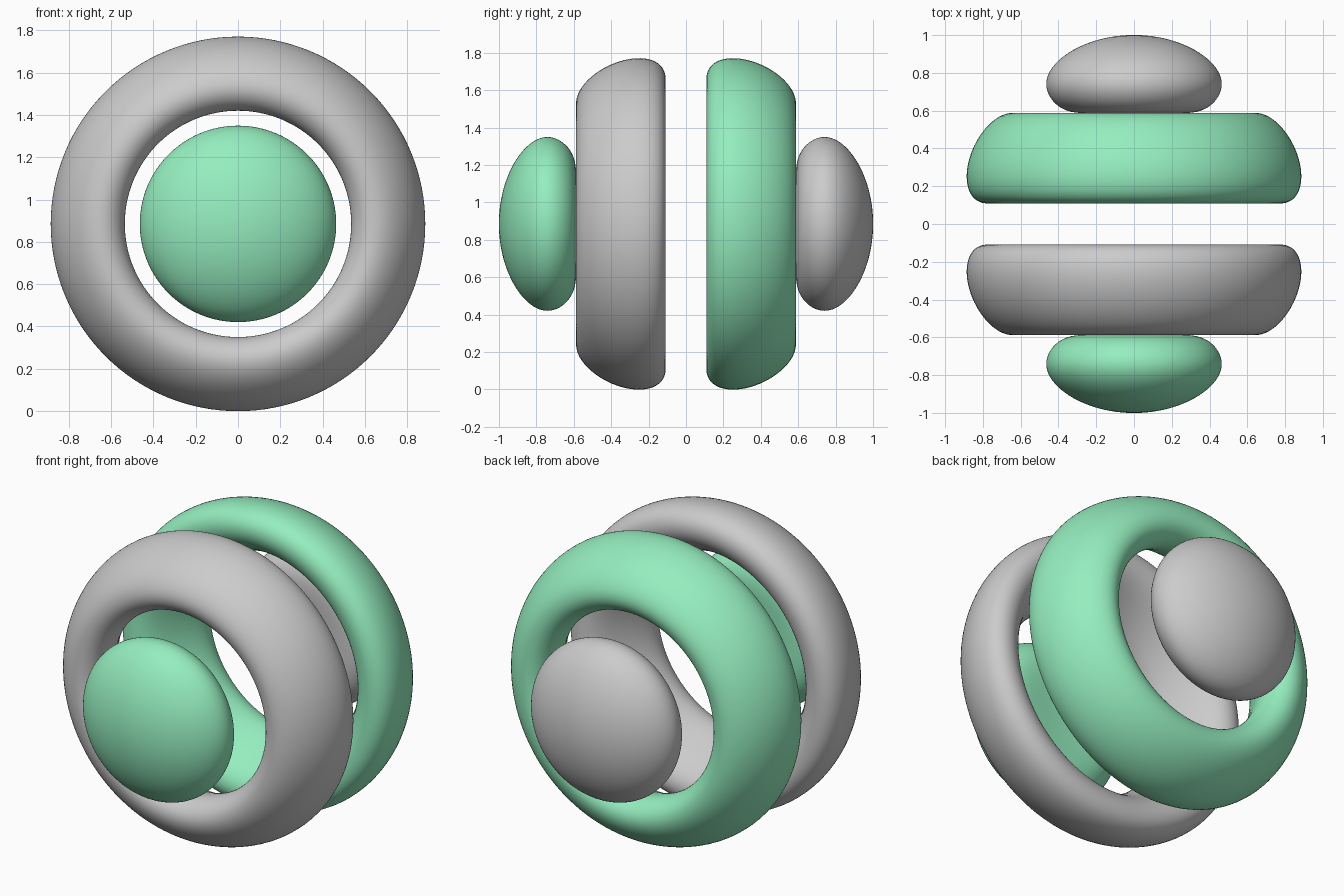
import bpy, bmesh
from math import sin, cos, acos, exp, log, sqrt, pi

if "Cube" in bpy.data.objects:
    bpy.data.objects.remove(bpy.data.objects["Cube"])

CENTRE_Z = 0.885    # height of the shared axis, which runs along y
SHELL_R = 0.80      # mid radius of the shell all parts lie on
PEAK = 0.916        # log strength of the shell at its mid radius
STEEP = 40.0        # how fast the shell fades in and out

green = bpy.data.materials.new("green")
green.diffuse_color = (0.30, 0.85, 0.52, 1)
green.use_nodes = True
green.node_tree.nodes["Principled BSDF"].inputs["Base Color"].default_value = green.diffuse_color


def wave(c):
    return abs(5 * c ** 3 - 3 * c)


def find_edge(lo, hi):
    """Angle from the axis at which a part closes, between cosines lo (inside gap) and hi (inside part)."""
    for _ in range(50):
        mid = (lo + hi) / 2
        if wave(mid) < exp(-PEAK):
            lo = mid
        else:
            hi = mid
    return acos(hi)


def point(theta, side):
    """Profile point (radius, distance along axis) on the outer or inner skin."""
    d = sqrt(max(PEAK + log(wave(cos(theta))), 0) / STEEP)
    r = SHELL_R + (d if side >= 0 else -d)
    return r * sin(theta), r * cos(theta)


def lathe(name, profile, closed, direction, mat, segs=128):
    """Revolve a profile about the y axis."""
    bm = bmesh.new()
    rows = []
    for i in range(segs):
        a = 2 * pi * i / segs
        rows.append([bm.verts.new((p * cos(a), direction * y, p * sin(a))) for p, y in profile])
    n = len(profile)
    for i in range(segs):
        r0, r1 = rows[i], rows[(i + 1) % segs]
        for j in range(n if closed else n - 1):
            k = (j + 1) % n
            bm.faces.new((r0[j], r0[k], r1[k], r1[j]))
    bmesh.ops.remove_doubles(bm, verts=bm.verts, dist=1e-5)
    bmesh.ops.recalc_face_normals(bm, faces=bm.faces)
    for f in bm.faces:
        f.smooth = True
    me = bpy.data.meshes.new(name)
    bm.to_mesh(me)
    bm.free()
    ob = bpy.data.objects.new(name, me)
    ob.location.z = CENTRE_Z
    bpy.context.collection.objects.link(ob)
    if mat:
        me.materials.append(mat)


# Cap profile: from the outer pole, round the rim, to the inner pole
N = 56
cap_edge = find_edge(sqrt(0.6), 1.0)
cap = [point(cap_edge * sin(pi * i / N), cos(pi * i / N)) for i in range(N + 1)]
cap[0], cap[-1] = (0, cap[0][1]), (0, cap[-1][1])

# Ring profile: closed loop over the outer skin and back along the inner skin
peak_c = sqrt(0.2)
t0, t1 = find_edge(sqrt(0.6), peak_c), find_edge(0.0, peak_c)
mid, half = (t0 + t1) / 2, (t1 - t0) / 2
M = 80
ring = [point(mid - half * cos(2 * pi * i / M), sin(2 * pi * i / M)) for i in range(M)]

# Front and back halves, colours swapped
for label, direction, cap_mat, ring_mat in (("front", -1, green, None), ("back", 1, None, green)):
    lathe(label + "_cap", cap, False, direction, cap_mat)
    lathe(label + "_ring", ring, True, direction, ring_mat)
